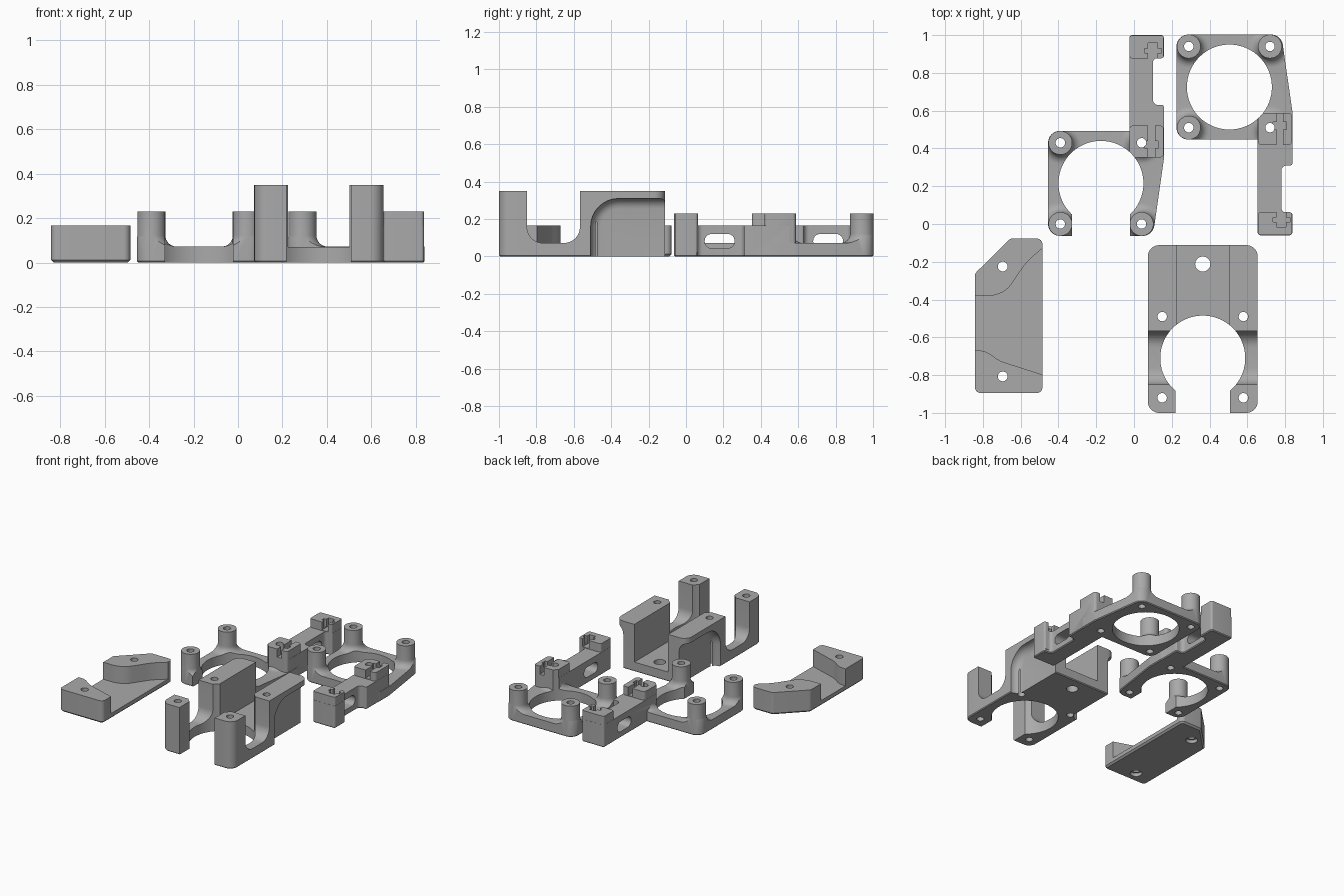
import bpy, bmesh, math
from mathutils import Matrix, Vector

if "Cube" in bpy.data.objects:
    bpy.data.objects.remove(bpy.data.objects["Cube"], do_unlink=True)

grey = bpy.data.materials.new("printed grey")
grey.use_nodes = True
COLOUR = (0.4, 0.4, 0.4, 1)
grey.diffuse_color = COLOUR
grey.node_tree.nodes["Principled BSDF"].inputs["Base Color"].default_value = COLOUR


def rounded(corners, steps=8):
    """Polygon from (u, v, radius) corners, each rounded by an arc."""
    out = []
    n = len(corners)
    for i, (u, v, r) in enumerate(corners):
        p = Vector((u, v))
        if r == 0:
            out.append(p)
            continue
        a = Vector(corners[i - 1][:2]) - p
        b = Vector(corners[(i + 1) % n][:2]) - p
        half = a.angle(b) / 2
        t = min(r / math.tan(half), a.length * 0.49, b.length * 0.49)
        a.normalize()
        b.normalize()
        r = t * math.tan(half)
        centre = p + (a + b).normalized() * (r / math.sin(half))
        start, end = p + a * t - centre, p + b * t - centre
        sweep = start.angle_signed(end)
        for k in range(steps + 1):
            out.append(centre + Matrix.Rotation(-sweep * k / steps, 2) @ start)
    return out


def finish(name, bm):
    bmesh.ops.recalc_face_normals(bm, faces=bm.faces)
    me = bpy.data.meshes.new(name)
    bm.to_mesh(me)
    bm.free()
    me.materials.append(grey)
    ob = bpy.data.objects.new(name, me)
    bpy.context.collection.objects.link(ob)
    return ob


def prism(name, pts, w0, w1, axis="z", bevel=0, segments=1):
    """Extrude an outline along z or x; the w0 end may be bevelled."""
    def place(p, w):
        return (p[0], p[1], w) if axis == "z" else (w, p[0], p[1])
    bm = bmesh.new()
    low = [bm.verts.new(place(p, w0)) for p in pts]
    high = [bm.verts.new(place(p, w1)) for p in pts]
    cap = bm.faces.new(low)
    bm.faces.new(high[::-1])
    for i in range(len(pts)):
        bm.faces.new((low[i - 1], low[i], high[i], high[i - 1]))
    bmesh.ops.recalc_face_normals(bm, faces=bm.faces)
    if bevel:
        bmesh.ops.bevel(bm, geom=list(cap.edges), offset=bevel, segments=segments,
                        profile=0.5, affect="EDGES")
    return finish(name, bm)


def rect(u0, u1, v0, v1, r=0):
    return rounded([(u0, v0, r), (u1, v0, r), (u1, v1, r), (u0, v1, r)])


def box(name, x0, x1, y0, y1, z0, z1, r=0):
    return prism(name, rect(x0, x1, y0, y1, r), z0, z1)


def cylinder(name, x, y, r, z0, z1, n=32):
    pts = [(x + r * math.cos(math.tau * i / n), y + r * math.sin(math.tau * i / n))
           for i in range(n)]
    return prism(name, pts, z0, z1)


def post(x, y, r, height, base, flare):
    """Round post with a concave flare where it meets the plate."""
    profile = [(r + flare * (1 - math.sin(a)), base + flare * (1 - math.cos(a)))
               for a in (math.pi / 2 * k / 8 for k in range(9))]
    profile = [(r + flare, 0.01)] + profile + [(r, height)]
    bm = bmesh.new()
    n = 40
    rings = [[bm.verts.new((x + q * math.cos(math.tau * i / n),
                            y + q * math.sin(math.tau * i / n), z)) for i in range(n)]
             for q, z in profile]
    bm.faces.new(rings[0])
    bm.faces.new(rings[-1])
    for a, b in zip(rings, rings[1:]):
        for i in range(n):
            bm.faces.new((a[i - 1], a[i], b[i], b[i - 1]))
    return finish("post", bm)


def combine(ob, tools, operation):
    for tool in tools:
        mod = ob.modifiers.new("cut", "BOOLEAN")
        mod.operation, mod.solver, mod.object = operation, "EXACT", tool
        bpy.context.view_layer.objects.active = ob
        bpy.ops.object.modifier_apply(modifier=mod.name)
        bpy.data.objects.remove(tool, do_unlink=True)


def smooth(ob):
    bpy.ops.object.select_all(action="DESELECT")
    ob.select_set(True)
    bpy.context.view_layer.objects.active = ob
    bpy.ops.object.shade_smooth_by_angle(angle=math.radians(32))


def ring_bracket(name, cx, cy, flip=False, open_ring=False):
    """Four-post ring with a clip arm, made around the ring centre."""
    s, top = 0.215, 0.23
    outline = rounded([(-0.28, -0.278, 0.063), (0.335, -0.278, 0.02), (0.335, -0.14, 0.04),
                       (0.275, 0.278, 0.063), (-0.28, 0.278, 0.063)])
    body = box(name, -0.5, 0.5, -0.5, 0.5, -0.1, 0.072)
    combine(body, [post(x, y, 0.063, top, 0.072, 0.05)
                   for x in (-s, s) for y in (-s, s)], "UNION")
    combine(body, [prism("outline", outline, 0, 0.4, bevel=0.006)], "INTERSECT")
    # Arm with its side recess, then the two clip blocks
    arm = rounded([(0.15, -0.785, 0.015), (0.333, -0.785, 0.015), (0.333, -0.665, 0.01),
                   (0.275, -0.665, 0.03), (0.275, -0.415, 0.03), (0.333, -0.415, 0.01),
                   (0.333, -0.16, 0.01), (0.15, -0.16, 0)])
    combine(body, [prism("arm", arm, 0, 0.166, bevel=0.006),
                   box("end_block", 0.151, 0.332, -0.784, -0.662, 0.02, top, 0.015),
                   box("clip_block", 0.151, 0.332, -0.306, -0.137, 0.02, top, 0.02)], "UNION")
    # Ring opening, screw holes, arm slot and clip grooves
    cuts = [cylinder("opening", 0, 0, 0.225, -0.1, 0.5, 72),
            prism("slot", rect(-0.625, -0.465, 0.044, 0.12, 0.037), 0, 0.5, "x"),
            box("clip_groove", 0.25, 0.285, -0.35, -0.1, 0.17, 0.3),
            box("clip_cross", 0.232, 0.303, -0.225, -0.185, 0.175, 0.3),
            box("end_groove", 0.25, 0.3, -0.742, -0.64, 0.17, 0.3),
            box("end_cross", 0.23, 0.32, -0.715, -0.69, 0.175, 0.3)]
    cuts += [cylinder("hole", x, y, 0.025, -0.1, 0.5, 24) for x in (-s, s) for y in (-s, s)]
    if open_ring:
        cuts.append(box("mouth", -0.153, 0.153, 0.15, 0.4, -0.1, 0.5))
    combine(body, cuts, "DIFFERENCE")
    if flip:
        body.data.transform(Matrix.Scale(-1, 4, (0, 1, 0)))
        body.data.flip_normals()
    body.data.transform(Matrix.Translation((cx, cy, 0)))
    smooth(body)


ring_bracket("closed_ring_bracket", 0.505, 0.725)
ring_bracket("open_ring_bracket", -0.175, 0.215, flip=True, open_ring=True)

# Tall bracket: side profile trimmed by its plan outline
side = rounded([(-1.1, -0.1, 0), (0, -0.1, 0), (0, 0.35, 0), (-0.567, 0.35, 0),
                (-0.567, 0.072, 0.085), (-0.85, 0.072, 0.085), (-0.85, 0.35, 0),
                (-1.1, 0.35, 0)])
tall = prism("tall_bracket", side, -0.1, 0.9, "x")
combine(tall, [prism("outline", rect(0.073, 0.655, -1, -0.112, 0.06), 0, 0.5, bevel=0.006)],
        "INTERSECT")
recess = rounded([(-0.51, -0.1, 0), (0.05, -0.1, 0), (0.05, 0.31, 0), (-0.51, 0.31, 0.15)])
cuts = [box("channel", 0.225, 0.503, -0.6, 0, 0.07, 0.5),
        cylinder("opening", 0.364, -0.71, 0.225, -0.1, 0.5, 72),
        box("mouth", 0.219, 0.508, -1.1, -0.8, -0.1, 0.5),
        cylinder("rear_hole", 0.364, -0.212, 0.04, -0.1, 0.5),
        prism("side_recess", recess, 0.594, 0.9, "x", 0.055, 6),
        prism("side_recess", recess, 0.134, -0.2, "x", 0.055, 6)]
cuts += [cylinder("hole", x, y, 0.025, -0.1, 0.5, 24)
         for x in (0.149, 0.579) for y in (-0.49, -0.92)]
combine(tall, cuts, "DIFFERENCE")
smooth(tall)

# Clamp plate: thin floor between two blocks with wavy inner walls
plan = rounded([(-0.842, -0.895, 0.03), (-0.485, -0.895, 0.03), (-0.485, -0.077, 0.03),
                (-0.655, -0.077, 0.03), (-0.842, -0.262, 0.03)])
plate = prism("clamp_plate", plan, 0, 0.166, bevel=0.012)
gap = rounded([(-1, -0.67, 0), (-0.79, -0.67, 0.1), (-0.71, -0.725, 0.15), (-0.4, -0.825, 0),
               (-0.4, -0.06, 0), (-0.565, -0.195, 0.4), (-0.69, -0.38, 0.15), (-1, -0.38, 0)])
cuts = [prism("gap", gap, 0.04, 0.3)]
for y in (-0.225, -0.807):
    cuts += [cylinder("hole", -0.695, y, 0.026, -0.1, 0.5, 24),
             cylinder("counterbore", -0.695, y, 0.04, -0.1, 0.025, 24)]
combine(plate, cuts, "DIFFERENCE")
smooth(plate)
